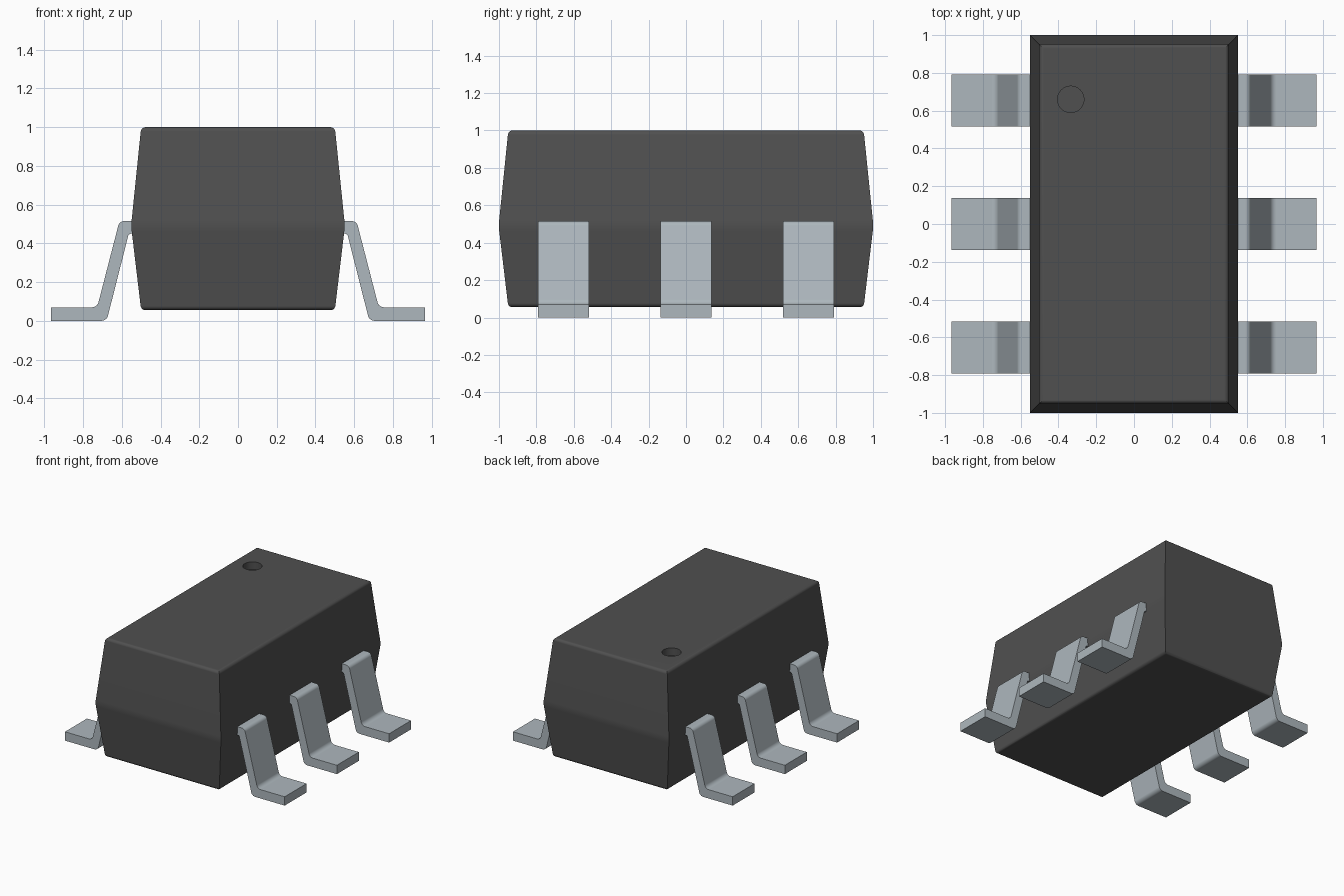
import bpy, bmesh, math
from mathutils import Vector

if "Cube" in bpy.data.objects:
    bpy.data.objects.remove(bpy.data.objects["Cube"], do_unlink=True)


def material(name, rgb, metallic, rough):
    m = bpy.data.materials.new(name)
    m.use_nodes = True
    m.diffuse_color = (*rgb, 1)
    bsdf = next(n for n in m.node_tree.nodes if n.type == 'BSDF_PRINCIPLED')
    bsdf.inputs["Base Color"].default_value = (*rgb, 1)
    bsdf.inputs["Metallic"].default_value = metallic
    bsdf.inputs["Roughness"].default_value = rough
    return m


charcoal = material("charcoal plastic", (0.08, 0.08, 0.08), 0.0, 0.6)
steel = material("tinned metal", (0.42, 0.475, 0.51), 0.0, 0.4)


def rounded(points, steps=5):
    """Round each (x, z, radius) corner of a path with a true arc."""
    out = []
    n = len(points)
    for i, (x, z, r) in enumerate(points):
        p = Vector((x, z))
        if r == 0:
            out.append(p)
            continue
        a = (Vector(points[i - 1][:2]) - p).normalized()
        b = (Vector(points[(i + 1) % n][:2]) - p).normalized()
        half = a.angle(b) / 2
        centre = p + (a + b).normalized() * (r / math.sin(half))
        start = p + a * (r / math.tan(half)) - centre
        end = p + b * (r / math.tan(half)) - centre
        sweep = start.angle_signed(end)
        for k in range(steps + 1):
            t = -sweep * k / steps
            c, s = math.cos(t), math.sin(t)
            out.append(centre + Vector((start.x * c - start.y * s,
                                        start.x * s + start.y * c)))
    return out


def finish(bm, name, mat):
    bmesh.ops.recalc_face_normals(bm, faces=bm.faces)
    mesh = bpy.data.meshes.new(name)
    bm.to_mesh(mesh)
    bm.free()
    mesh.materials.append(mat)
    ob = bpy.data.objects.new(name, mesh)
    bpy.context.collection.objects.link(ob)
    bpy.ops.object.select_all(action='DESELECT')
    ob.select_set(True)
    bpy.context.view_layer.objects.active = ob
    bpy.ops.object.shade_smooth_by_angle(angle=math.radians(35))
    wn = ob.modifiers.new("even shading", 'WEIGHTED_NORMAL')
    wn.keep_sharp = True
    return ob


# Body: half profile of (half width, height), swept round a rectangle
HALF_X, HALF_Y = 0.55, 1.0
profile = rounded([(0, 0.055, 0), (HALF_X - 0.05, 0.055, 0.025),
                   (HALF_X + 0.002, 0.49, 0.25),
                   (HALF_X - 0.05, 1.0, 0.025), (0, 1.0, 0)])[1:-1]
bm = bmesh.new()
rings = []
for x, z in profile:
    y = x + HALF_Y - HALF_X
    rings.append([bm.verts.new((sx * x, sy * y, z))
                  for sx, sy in ((1, 1), (-1, 1), (-1, -1), (1, -1))])
for lo, hi in zip(rings, rings[1:]):
    for i in range(4):
        j = (i + 1) % 4
        bm.faces.new((lo[i], lo[j], hi[j], hi[i]))
bm.faces.new(rings[0])

# Round pin-one dimple sunk into the top
SEGS, RADIUS, DEPTH = 32, 0.07, 0.06
rims = []
for z in (1.0, 1.0 - DEPTH):
    rims.append([bm.verts.new((-0.335 + RADIUS * math.cos(math.tau * k / SEGS),
                               0.66 + RADIUS * math.sin(math.tau * k / SEGS), z))
                 for k in range(SEGS)])
for k in range(SEGS):
    n = (k + 1) % SEGS
    bm.faces.new((rims[0][k], rims[0][n], rims[1][n], rims[1][k]))
bm.faces.new(rims[1])
top_edges = [bm.edges.get((loop[k], loop[(k + 1) % len(loop)]))
             for loop in (rings[-1], rims[0]) for k in range(len(loop))]
bmesh.ops.triangle_fill(bm, edges=top_edges, use_beauty=True, normal=(0, 0, 1))
finish(bm, "package_body", charcoal)

# Gull-wing leads: side profile extruded along y, three on each side
LEAD_HALF = 0.1375
lead_profile = rounded([(0.50, 0.515, 0), (0.612, 0.515, 0.03), (0.727, 0.07, 0.035),
                        (0.965, 0.07, 0), (0.965, 0.0, 0), (0.678, 0.0, 0.035),
                        (0.564, 0.45, 0.015), (0.50, 0.45, 0)])
for side, sx in (("left", 1), ("right", -1)):
    for place, cy in (("front", -0.655), ("middle", 0.0), ("back", 0.655)):
        bm = bmesh.new()
        ends = [[bm.verts.new((sx * x, cy + dy, z)) for x, z in lead_profile]
                for dy in (-LEAD_HALF, LEAD_HALF)]
        a, b = ends
        bm.faces.new(a)
        bm.faces.new(b)
        for i in range(len(a)):
            j = (i + 1) % len(a)
            bm.faces.new((a[i], a[j], b[j], b[i]))
        finish(bm, f"lead_{side}_{place}", steel)
